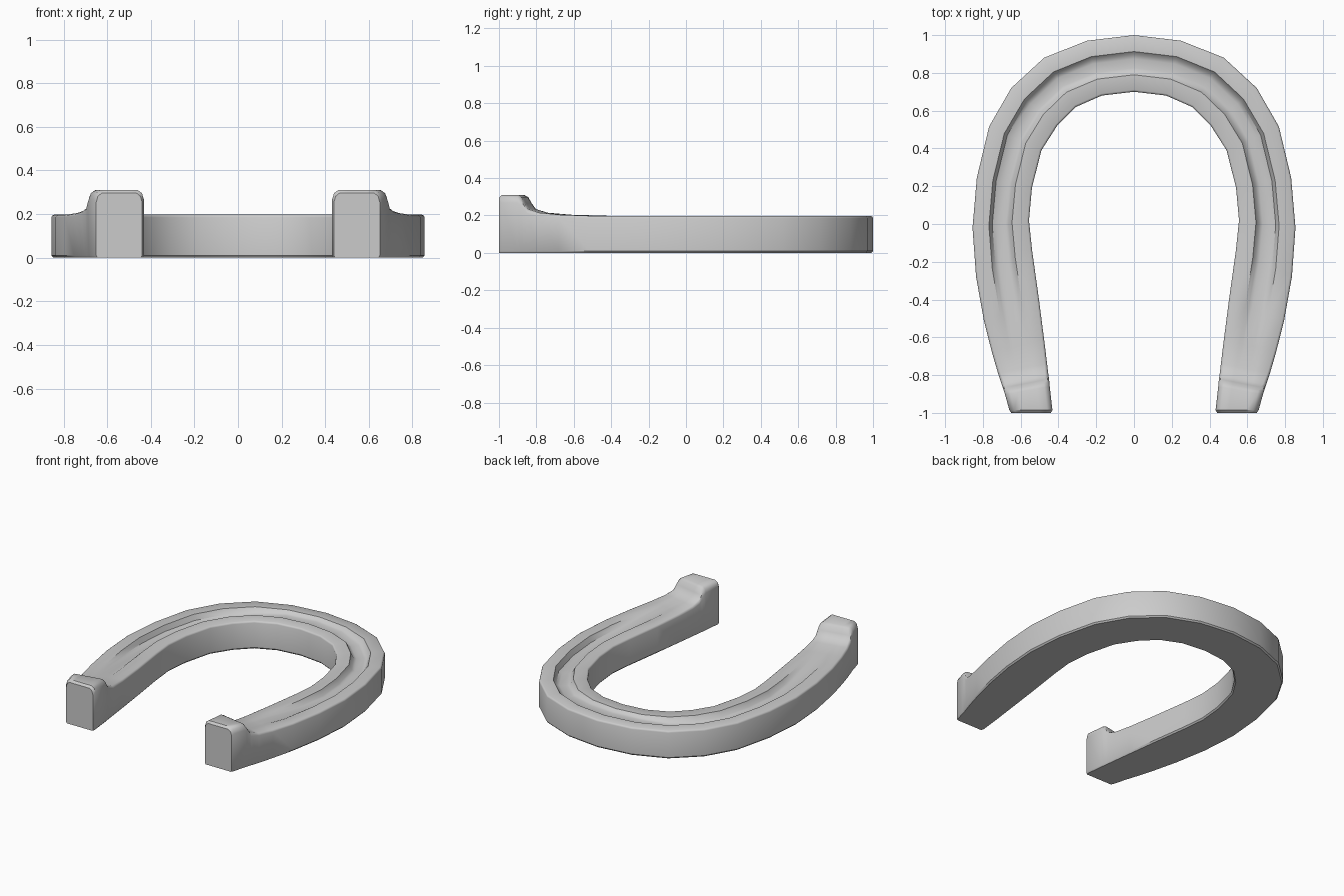
import bpy, bmesh, math

# Stations from crown to heel: outer x,y, inner x,y, top height, groove depth
STATIONS = [
    (0.00, 1.000, 0.000, 0.700, 0.197, 0.020),
    (0.25, 0.970, 0.170, 0.680, 0.197, 0.022),
    (0.476, 0.880, 0.307, 0.620, 0.197, 0.038),
    (0.650, 0.720, 0.407, 0.520, 0.197, 0.045),
    (0.767, 0.516, 0.490, 0.390, 0.197, 0.045),
    (0.832, 0.246, 0.540, 0.193, 0.197, 0.045),
    (0.855, -0.02, 0.556, 0.020, 0.197, 0.045),
    (0.836, -0.28, 0.540, -0.135, 0.197, 0.035),
    (0.794, -0.515, 0.503, -0.400, 0.198, 0.012),
    (0.752, -0.680, 0.476, -0.610, 0.204, 0.0),
    (0.720, -0.790, 0.460, -0.740, 0.215, 0.0),
    (0.700, -0.850, 0.453, -0.800, 0.235, 0.0),
    (0.694, -0.868, 0.450, -0.820, 0.265, 0.0),
    (0.688, -0.885, 0.448, -0.838, 0.298, 0.0),
    (0.683, -0.902, 0.446, -0.860, 0.310, 0.0),
    (0.660, -0.985, 0.432, -0.985, 0.310, 0.0),
    (0.650, -1.000, 0.440, -1.000, 0.296, 0.0),
]


def section(ox, oy, ix, iy, top, d):
    """Closed ring of points across the bar, bevelled, with a top groove."""
    k = max(0.0, min(1.0, (top - 0.197) / 0.1))      # raised heel gets rounder
    e, h = 0.035 + 0.085 * k, 0.012 + 0.03 * k
    prof = [(0.03, 0), (0, 0.01), (0, top - h), (e * 0.3, top - h * 0.35), (e, top),
            (0.29, top), (0.35, top - d * 0.8), (0.42, top - d), (0.58, top - d),
            (0.64, top - d * 0.8), (0.70, top), (1 - e, top),
            (1 - e * 0.3, top - h * 0.35), (1, top - h), (1, 0.01), (0.97, 0)]
    return [(ox + (ix - ox) * f, oy + (iy - oy) * f, z) for f, z in prof]


# Horseshoe bar swept through both halves
left = [(-a, b, -c, d, t, g) for a, b, c, d, t, g in reversed(STATIONS[1:])]
bm = bmesh.new()
rings = [[bm.verts.new(p) for p in section(*s)] for s in left + STATIONS]
n = len(rings[0])
for a, b in zip(rings, rings[1:]):
    for i in range(n):
        bm.faces.new((a[i], a[(i + 1) % n], b[(i + 1) % n], b[i]))
bm.faces.new(rings[0])
bm.faces.new(rings[-1])
bmesh.ops.recalc_face_normals(bm, faces=bm.faces)
mesh = bpy.data.meshes.new("horseshoe")
bm.to_mesh(mesh)
bm.free()
shoe = bpy.data.objects.new("horseshoe", mesh)
bpy.context.collection.objects.link(shoe)

# Plain grey metal
metal = bpy.data.materials.new("grey metal")
metal.diffuse_color = (0.6, 0.6, 0.6, 1)
mesh.materials.append(metal)

bpy.context.view_layer.objects.active = shoe
shoe.select_set(True)
bpy.ops.object.shade_smooth_by_angle(angle=math.radians(40))
